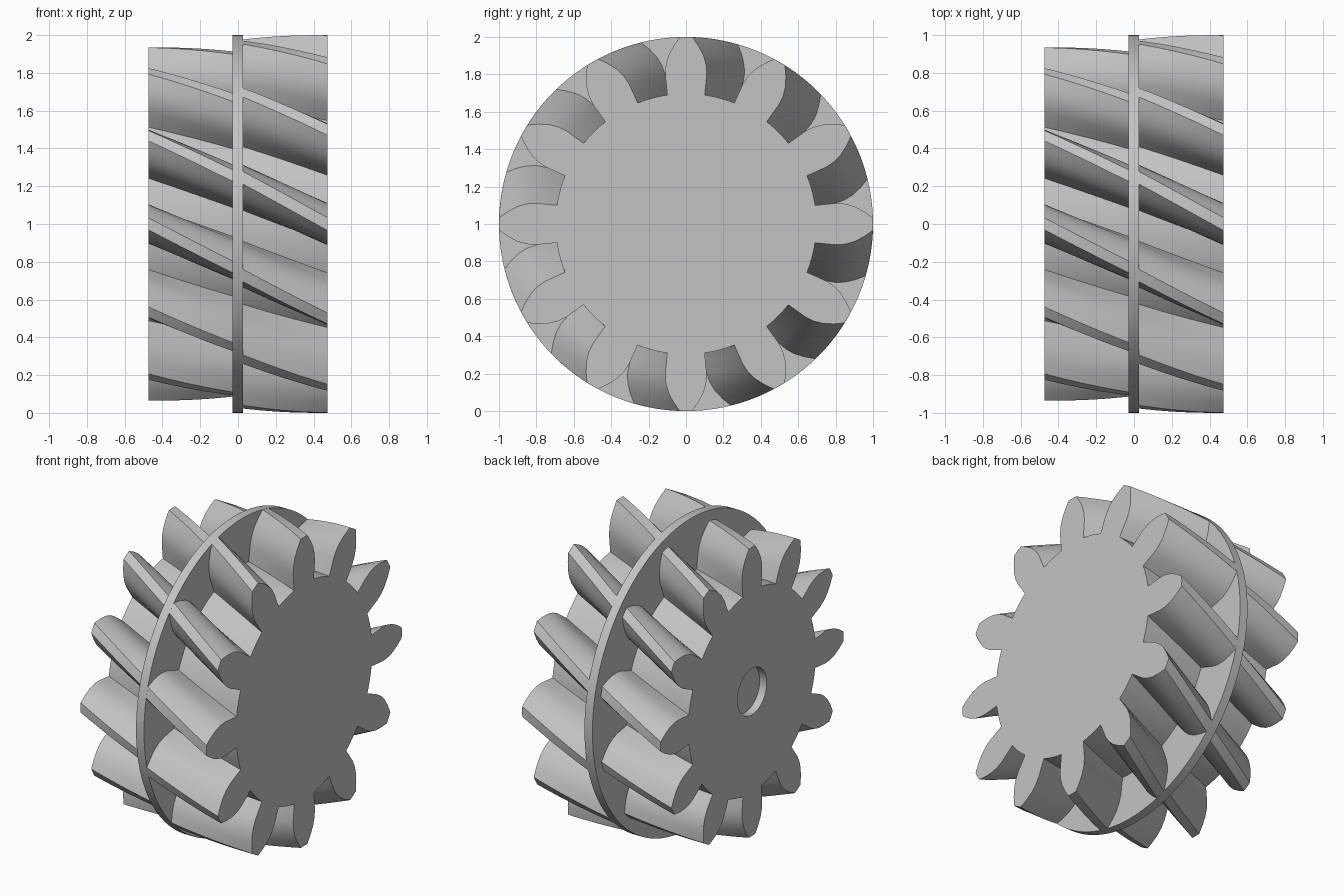
import bpy, bmesh
from math import sin, cos, atan2, hypot, radians, pi

if "Cube" in bpy.data.objects:
    bpy.data.objects.remove(bpy.data.objects["Cube"], do_unlink=True)

grey = bpy.data.materials.new("plain_grey")
grey.use_nodes = True
grey.diffuse_color = (0.55, 0.55, 0.55, 1)
grey.node_tree.nodes["Principled BSDF"].inputs["Base Color"].default_value = grey.diffuse_color

HALF = 0.473          # half the total width along x
TEETH = 12
PITCH = 2 * pi / TEETH
# Tooth flank from root to tip: (distance along the tooth axis, half width)
FLANK = [(0.69, 0.10), (0.74, 0.105), (0.80, 0.111), (0.85, 0.108),
         (0.90, 0.094), (0.95, 0.068), (0.999, 0.034)]


def finish(bm, name):
    bmesh.ops.recalc_face_normals(bm, faces=bm.faces)
    mesh = bpy.data.meshes.new(name)
    bm.to_mesh(mesh)
    bm.free()
    mesh.materials.append(grey)
    obj = bpy.data.objects.new(name, mesh)
    bpy.context.collection.objects.link(obj)
    bpy.ops.object.select_all(action="DESELECT")
    obj.select_set(True)
    bpy.context.view_layer.objects.active = obj
    bpy.ops.object.shade_smooth_by_angle(angle=radians(28))
    return obj


def ring(bm, outline, x, turn=0.0):
    return [bm.verts.new((x, r * sin(a + turn), r * cos(a + turn))) for r, a in outline]


def bridge(bm, a, b):
    n = len(a)
    for i in range(n):
        j = (i + 1) % n
        bm.faces.new((a[i], a[j], b[j], b[i]))


def circle(radius, sides):
    return [(radius, 2 * pi * i / sides) for i in range(sides)]


def gear_outline(scale):
    """Whole gear section as (radius, angle) pairs."""
    side = [(hypot(d, w) * scale, atan2(w, d)) for d, w in FLANK]
    root_r, root_a = side[0]
    tooth = [(r, -a) for r, a in side] + [(side[-1][0], 0)] + side[::-1]
    gap = PITCH - 2 * root_a
    tooth += [(root_r, root_a + gap * k / 4) for k in (1, 2, 3)]
    return [(r, a + PITCH * k) for k in range(TEETH) for r, a in tooth]


def helical_gear(name, scale, x_end, bore=None):
    bm = bmesh.new()
    outline = gear_outline(scale)
    steps = 14
    rings = []
    for i in range(steps + 1):
        x = x_end * (1 - i / steps)
        rings.append(ring(bm, outline, x, PITCH * (HALF - x) / (2 * HALF)))
    for a, b in zip(rings, rings[1:]):
        bridge(bm, a, b)
    bm.faces.new(rings[-1])
    if bore is None:
        bm.faces.new(rings[0])
    else:
        # Shallow round recess in the end face
        radius, depth = bore
        rim = ring(bm, circle(radius, 48), x_end)
        floor = ring(bm, circle(radius, 48), x_end + depth)
        bridge(bm, rim, floor)
        bm.faces.new(floor)
        edges = [bm.edges.get((loop[i - 1], loop[i]))
                 for loop in (rings[0], rim) for i in range(len(loop))]
        bmesh.ops.triangle_fill(bm, edges=edges, use_beauty=True,
                                normal=(-1, 0, 0))
    return finish(bm, name)


# Two toothed halves on either side of the flange
helical_gear("large_helical_gear", 1.0, HALF)
helical_gear("small_helical_gear", 0.935, -HALF, bore=(0.15, 0.05))

# Thin round flange between them
bm = bmesh.new()
left = ring(bm, circle(1.0, 128), -0.03)
right = ring(bm, circle(1.0, 128), 0.027)
bridge(bm, left, right)
bm.faces.new(left)
bm.faces.new(right)
finish(bm, "flange_disc")

# Stand the gear on the ground
for name in ("large_helical_gear", "small_helical_gear", "flange_disc"):
    bpy.data.objects[name].location.z = 1.0
